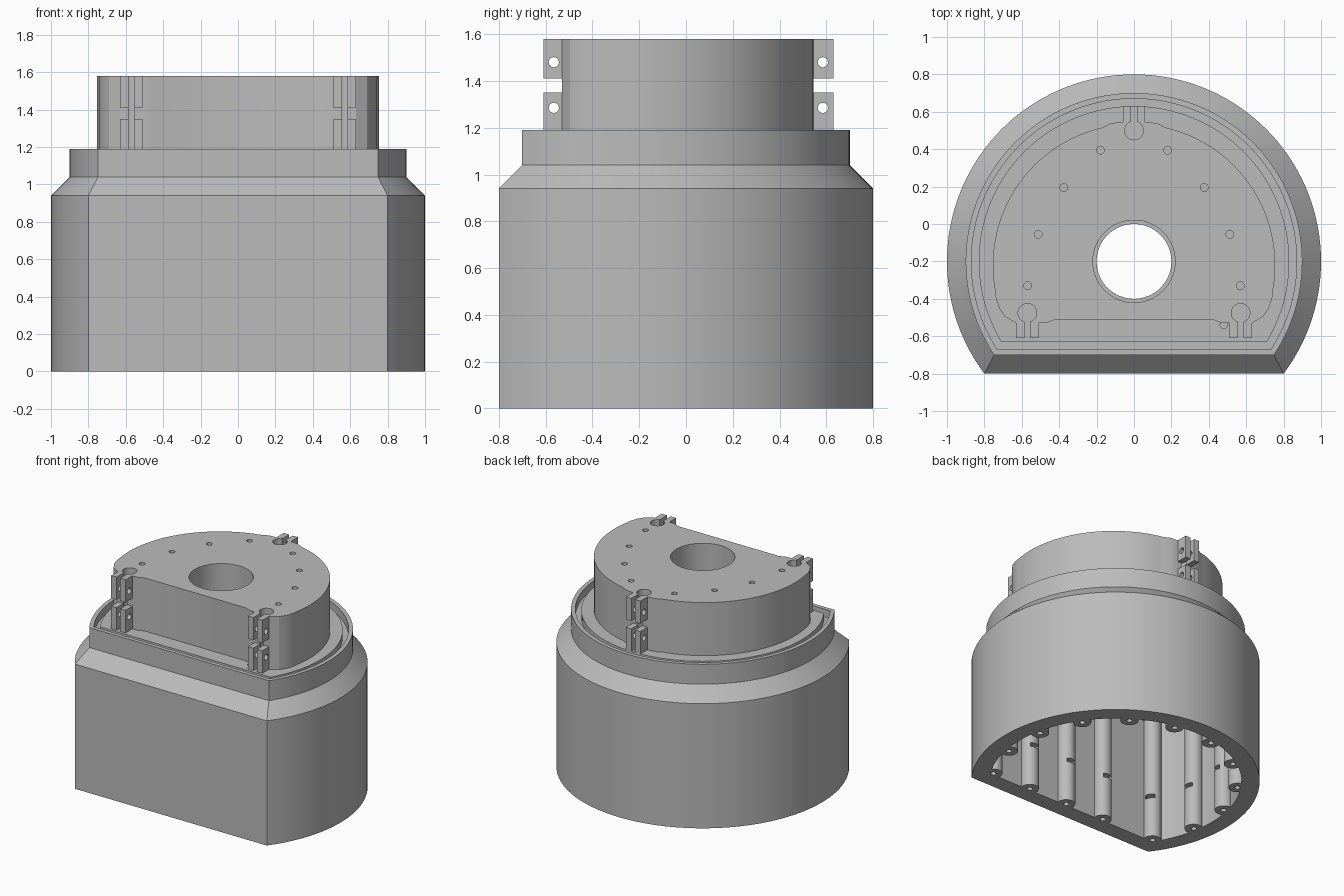
import bpy, bmesh
from math import sin, cos, pi, asin, radians, atan2, hypot
from mathutils import Matrix, Vector

if "Cube" in bpy.data.objects:
    bpy.data.objects.remove(bpy.data.objects["Cube"])

grey = bpy.data.materials.new("plain grey")
grey.use_nodes = True
colour = (0.5, 0.5, 0.5, 1)
grey.diffuse_color = colour
grey.node_tree.nodes["Principled BSDF"].inputs["Base Color"].default_value = colour

CY = -0.2  # centre of the round wall and of the bore


def loft(bm, rings):
    """Closed solid through rings of equal point count."""
    loops = [[bm.verts.new(p) for p in ring] for ring in rings]
    n = len(loops[0])
    bm.faces.new(loops[0][::-1])
    bm.faces.new(loops[-1])
    for a, b in zip(loops, loops[1:]):
        for i in range(n):
            j = (i + 1) % n
            bm.faces.new((a[i], a[j], b[j], b[i]))


def d_ring(inset, z, n=96):
    """Circle with a flat front, moved inward by inset."""
    r, h = 1 - inset, 0.6 - inset
    start = -asin(h / r)
    span = pi - 2 * start
    return [(r * cos(start + span * i / n), CY + r * sin(start + span * i / n), z)
            for i in range(n + 1)]


def prism(bm, outline, z0, z1):
    loft(bm, [[(x, y, z) for x, y in outline] for z in (z0, z1)])


def rod(bm, x, y, r, z0, z1, n=24):
    prism(bm, [(x + r * cos(2 * pi * i / n), y + r * sin(2 * pi * i / n))
               for i in range(n)], z0, z1)


def box(bm, centre, size, turn=0):
    m = Matrix.Translation(centre) @ Matrix.Rotation(turn, 4, 'Z') @ Matrix.Diagonal((*size, 1))
    bmesh.ops.create_cube(bm, size=1, matrix=m)


def make(name, build):
    bm = bmesh.new()
    build(bm)
    bmesh.ops.recalc_face_normals(bm, faces=bm.faces)
    mesh = bpy.data.meshes.new(name)
    bm.to_mesh(mesh)
    bm.free()
    mesh.materials.append(grey)
    ob = bpy.data.objects.new(name, mesh)
    bpy.context.collection.objects.link(ob)
    return ob


def combine(target, operation, build):
    """Boolean a freshly built helper into the target, then drop the helper."""
    helper = make("helper", build)
    helper.hide_render = True
    mod = target.modifiers.new(operation, 'BOOLEAN')
    mod.operation, mod.solver, mod.object = operation, 'EXACT', helper
    bpy.ops.object.select_all(action='DESELECT')
    bpy.context.view_layer.objects.active = target
    target.select_set(True)
    bpy.ops.object.modifier_apply(modifier=mod.name)
    bpy.data.objects.remove(helper)


def smooth(ob):
    bpy.ops.object.select_all(action='DESELECT')
    bpy.context.view_layer.objects.active = ob
    ob.select_set(True)
    bpy.ops.object.shade_smooth_by_angle(angle=radians(25))


# Housing with sloped shoulder, hollow below
housing = make("housing", lambda bm: loft(
    bm, [d_ring(0, 0), d_ring(0, 0.94), d_ring(0.1, 1.04), d_ring(0.1, 1.19)]))
combine(housing, 'DIFFERENCE', lambda bm: loft(bm, [d_ring(0.125, -0.1), d_ring(0.125, 0.94)]))

# Seal groove behind the rim, with a raised land inside it
combine(housing, 'DIFFERENCE', lambda bm: loft(bm, [d_ring(0.13, 1.13), d_ring(0.13, 1.3)]))
combine(housing, 'UNION', lambda bm: loft(bm, [d_ring(0.17, 1.1), d_ring(0.17, 1.18)]))

# Screw columns around the inner wall
columns = [(x, -0.66) for x in (0.72, 0.39, 0.06, -0.27, -0.72)]
for i in range(10):
    a = radians(90 + 22.3 * (i - 4.5))
    columns.append((0.85 * cos(a), CY + 0.85 * sin(a)))


def column_posts(bm):
    for x, y in columns:
        rod(bm, x, y, 0.063, 0, 0.96)


def screw_holes(bm):
    for x, y in columns:
        rod(bm, x, y, 0.02, -0.1, 0.28, 12)


def nut_slots(bm):
    for x, y in columns:
        front = y < -0.6 and abs(x) < 0.7
        inward = Vector((0, 1)) if front else Vector((-x, CY - y)).normalized()
        p = Vector((x, y)) + inward * 0.04
        box(bm, (p.x, p.y, 0.32), (0.1, 0.07, 0.03), atan2(inward.y, inward.x))


combine(housing, 'UNION', column_posts)
combine(housing, 'DIFFERENCE', screw_holes)
combine(housing, 'DIFFERENCE', nut_slots)


def housing_bores(bm):
    rod(bm, 0, CY, 0.2, 0.8, 1.3, 64)
    rod(bm, 0.48, -0.54, 0.02, 1.12, 1.3, 12)


combine(housing, 'DIFFERENCE', housing_bores)
smooth(housing)

# Tower outline: right half from front to back, then mirrored
half = [(0.42, -0.51), (0.47, -0.53), (0.63, -0.53), (0.69, -0.495), (0.72, -0.45), (0.74, -0.39)]
for i in range(33):
    a = radians(-10 + 87 * i / 32)
    half.append((0.755 * cos(a), -0.22 + 0.755 * sin(a)))
half += [(0.12, 0.54), (0.05, 0.545)]
outline = half + [(-x, y) for x, y in reversed(half)]
tower = make("tower", lambda bm: prism(bm, outline, 1.15, 1.58))

# Split clamps: x, pin y, ear outer y
clamps = [(-0.57, -0.475, -0.61), (0.57, -0.475, -0.61), (0, 0.5, 0.63)]
levels = (1.265, 1.495)


def clamp_ears(bm):
    for x, y, out in clamps:
        for z in levels:
            box(bm, (x, (y + out) / 2, z), (0.12, abs(out - y), 0.17))


def clamp_slots(bm):
    for x, y, out in clamps:
        box(bm, (x, (y + out * 1.2) / 2, 1.4), (0.03, abs(out * 1.2 - y), 0.6))


def clamp_bolt_holes(bm):
    for x, y, out in clamps:
        for z in (1.285, 1.48):
            centre = (x, out - 0.045 * (1 if out > 0 else -1), z)
            bmesh.ops.create_cone(
                bm, cap_ends=True, segments=16, radius1=0.022, radius2=0.022, depth=0.2,
                matrix=Matrix.Translation(centre) @ Matrix.Rotation(pi / 2, 4, 'Y'))


def tower_holes(bm):
    rod(bm, 0, CY, 0.22, 1.0, 1.7, 64)
    for x, y, out in clamps:
        rod(bm, x, y, 0.05, 1.0, 1.7)
    for s in (-1, 1):
        for x, y in ((0.375, 0.195), (0.18, 0.395), (0.512, -0.055), (0.568, -0.33)):
            rod(bm, s * x, y, 0.021, 1.4, 1.7, 16)


combine(tower, 'UNION', clamp_ears)
combine(tower, 'DIFFERENCE', tower_holes)
combine(tower, 'DIFFERENCE', clamp_slots)
combine(tower, 'DIFFERENCE', clamp_bolt_holes)
smooth(tower)
